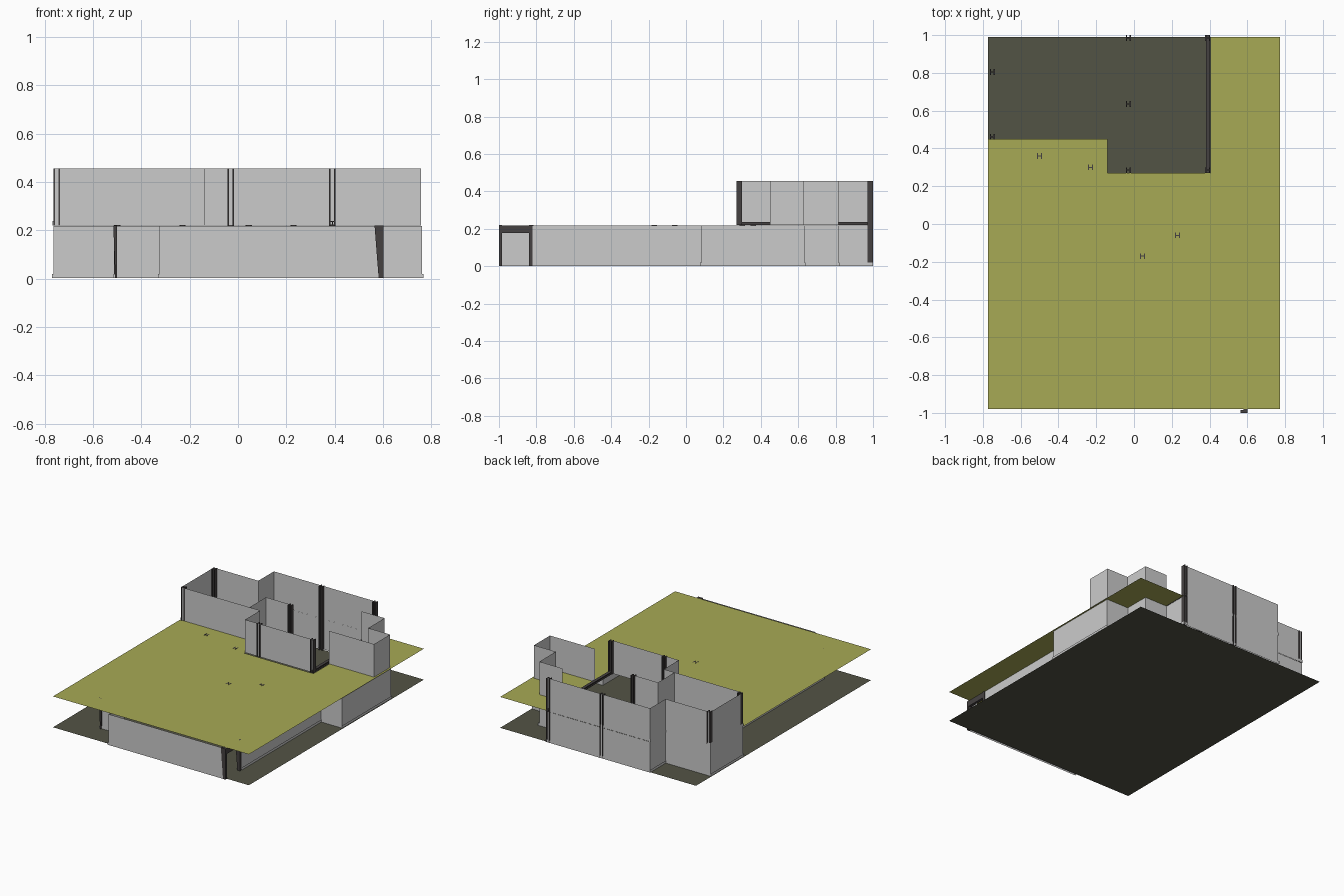
import bpy, bmesh
from mathutils import Vector

if "Cube" in bpy.data.objects:
    bpy.data.objects.remove(bpy.data.objects["Cube"])

MID, TOP = 0.22, 0.455


def material(name, rgb):
    m = bpy.data.materials.new(name)
    m.diffuse_color = (*rgb, 1)
    m.use_nodes = True
    m.node_tree.nodes["Principled BSDF"].inputs["Base Color"].default_value = m.diffuse_color
    return m


def finish(bm, name, mat):
    me = bpy.data.meshes.new(name)
    bm.to_mesh(me)
    bm.free()
    ob = bpy.data.objects.new(name, me)
    bpy.context.collection.objects.link(ob)
    me.materials.append(mat)
    return ob


def add_box(bm, lo, hi):
    vs = bmesh.ops.create_cube(bm, size=1)["verts"]
    for v in vs:
        v.co = Vector([lo[i] + (v.co[i] + 0.5) * (hi[i] - lo[i]) for i in range(3)])


def slab(name, pts, z, mat):
    bm = bmesh.new()
    bm.faces.new([bm.verts.new((x, y, z)) for x, y in pts])
    return finish(bm, name, mat)


def offset(path, d):
    """Move an axis-aligned path sideways by d, to the right of its direction."""
    p = [Vector(q) for q in path]
    n = [Vector((b.y - a.y, a.x - b.x)).normalized() for a, b in zip(p, p[1:])]
    out = [p[0] + n[0] * d]
    out += [p[i] + (n[i - 1] + n[i]) * d for i in range(1, len(p) - 1)]
    return out + [p[-1] + n[-1] * d]


def walls(name, paths, z0, z1, mat):
    """Sheet walls standing on plan paths."""
    bm = bmesh.new()
    for p in paths:
        lo = [bm.verts.new((x, y, z0)) for x, y in p]
        hi = [bm.verts.new((x, y, z1)) for x, y in p]
        for i in range(len(p) - 1):
            bm.faces.new((lo[i], lo[i + 1], hi[i + 1], hi[i]))
    return finish(bm, name, mat)


def h_columns(name, centres, z0, z1, mat):
    """H-section steel columns with the web along x."""
    bm = bmesh.new()
    for x, y in centres:
        for s in (-1, 1):
            add_box(bm, (x + s * 0.01 - 0.003, y - 0.015, z0), (x + s * 0.01 + 0.003, y + 0.015, z1))
        add_box(bm, (x - 0.01, y - 0.003, z0), (x + 0.01, y + 0.003, z1))
    return finish(bm, name, mat)


def tapered_post(name, x, y, w0, w1, d, mat):
    """Post whose width along x grows towards the top; x is its outer face."""
    bm = bmesh.new()
    add_box(bm, (x - 1, y - d / 2, 0.002), (x, y + d / 2, MID))
    for v in bm.verts:
        if v.co.x < x - 0.5:
            v.co.x = x - (w1 if v.co.z > 0.1 else w0)
    return finish(bm, name, mat)


ground = material("ground_dark", (0.086, 0.088, 0.06))
olive = material("upper_olive", (0.39, 0.4, 0.09))
grey = material("wall_grey", (0.61, 0.61, 0.61))
steel = material("steel_dark", (0.06, 0.053, 0.053))

# Floor plates: full rectangle below, cut-out plate above
slab("ground_floor", [(-0.772, -0.98), (0.772, -0.98), (0.772, 0.99), (-0.772, 0.99)], 0, ground)
slab("upper_floor", [(-0.772, -0.98), (0.772, -0.98), (0.772, 0.99), (0.405, 0.99),
                     (0.405, 0.27), (-0.14, 0.27), (-0.14, 0.45), (-0.772, 0.45)], MID, olive)

# Lower storey walls, open at the porch on the front right
lower = [(0.598, -0.82), (0.598, 0.082), (0.762, 0.082), (0.762, 0.633), (0.585, 0.633),
         (0.585, 0.815), (0.402, 0.815), (0.402, 0.993), (-0.41, 0.993), (-0.41, 0.815),
         (-0.764, 0.815), (-0.764, 0.45), (-0.51, 0.45), (-0.51, -0.815), (-0.325, -0.815),
         (-0.325, -0.993), (0.598, -0.993)]
walls("lower_walls", [lower], 0.002, MID - 0.002, grey)
walls("lower_plinth", [offset(lower, 0.006)], 0.002, 0.02, grey)

# Upper storey walls and the inner partition
main_run = [(0.4, 0.99), (-0.41, 0.99), (-0.41, 0.815), (-0.762, 0.815), (-0.762, 0.45),
            (-0.14, 0.45), (-0.14, 0.28), (0.4, 0.28)]
side_bay = [(0.402, 0.45), (0.757, 0.45), (0.757, 0.63), (0.585, 0.63), (0.585, 0.815), (0.402, 0.815)]
walls("upper_walls", [main_run, side_bay], MID, TOP, grey)
walls("upper_plinth", [offset(main_run[:5], 0.005)], MID, MID + 0.018, grey)
walls("inner_partition", [[(-0.225, 0.45), (-0.225, 0.637), (-0.03, 0.637)]], MID, TOP, grey)

# Steel columns
h_columns("back_columns", [(-0.03, 0.985), (0.39, 0.985)], 0.002, TOP, steel)
h_columns("upper_columns", [(-0.03, 0.285), (0.39, 0.285), (-0.03, 0.635),
                            (-0.75, 0.462), (-0.75, 0.805)], MID, TOP, steel)
h_columns("lower_columns", [(-0.5, 0.36), (-0.23, 0.3), (0.045, -0.17), (0.23, -0.06)],
          0.002, MID + 0.001, steel)

# Sill beam between the right-hand columns
bm = bmesh.new()
for lo, hi in (((0.38, 0.27, MID), (0.402, 1.0, MID + 0.004)),
               ((0.38, 0.27, MID + 0.014), (0.402, 1.0, MID + 0.018)),
               ((0.388, 0.27, MID), (0.394, 1.0, MID + 0.018))):
    add_box(bm, lo, hi)
finish(bm, "sill_beam", steel)

# Porch frame on the front right and the matching left post
tapered_post("porch_post_front", 0.602, -0.992, 0.02, 0.037, 0.016, steel)
tapered_post("porch_post_rear", 0.602, -0.83, 0.02, 0.037, 0.018, steel)
tapered_post("left_post", -0.5, -0.822, 0.008, 0.016, 0.012, steel)
bm = bmesh.new()
add_box(bm, (0.58, -0.99, 0.178), (0.6, -0.82, MID - 0.002))
finish(bm, "porch_beam", steel)
